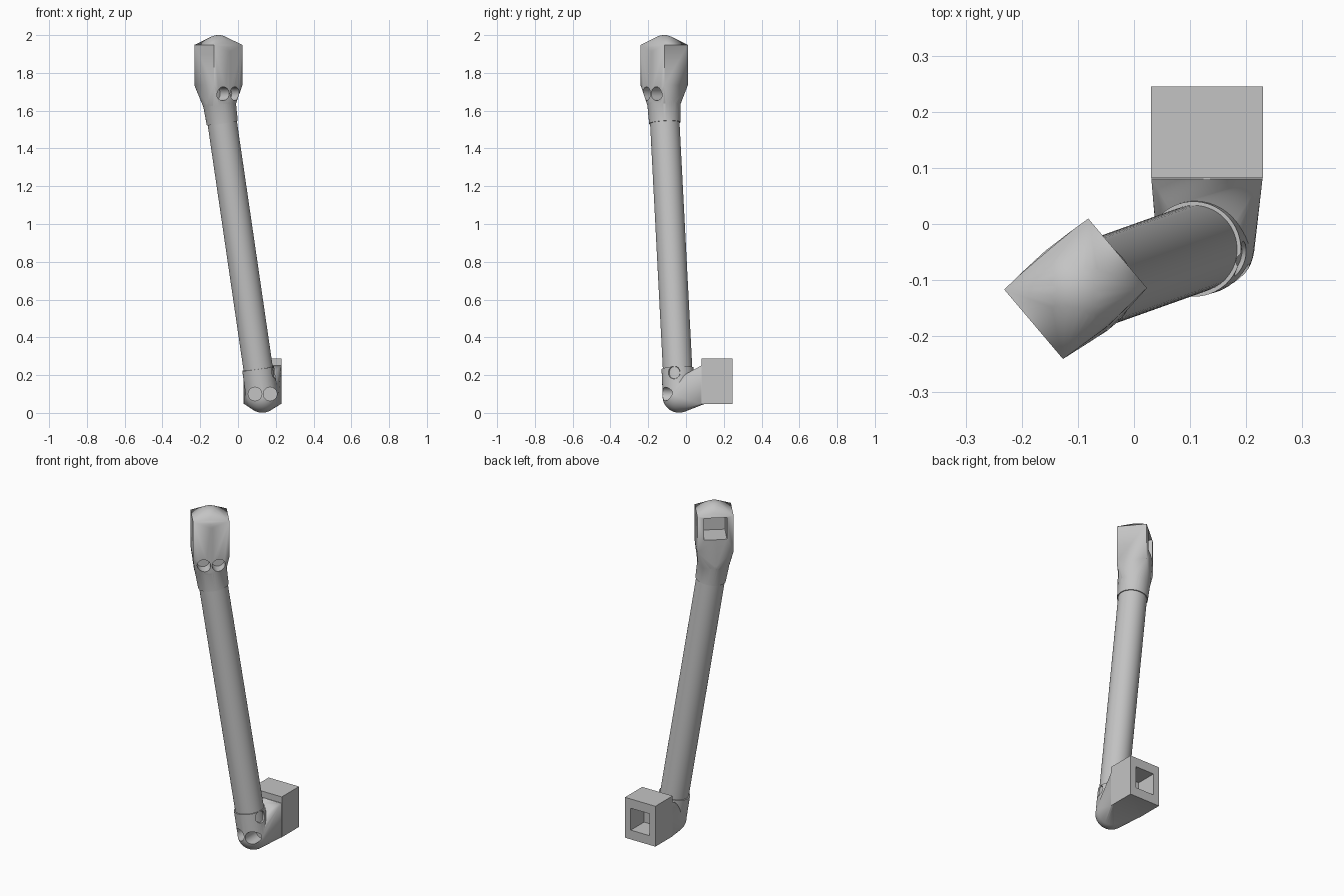
import bpy
import bmesh
from math import radians
from mathutils import Matrix, Vector

cube = bpy.data.objects.get("Cube")
if cube:
    bpy.data.objects.remove(cube)

grey = bpy.data.materials.new("plain grey")
grey.use_nodes = True
grey.diffuse_color = (0.55, 0.55, 0.55, 1)
grey.node_tree.nodes["Principled BSDF"].inputs["Base Color"].default_value = (0.55, 0.55, 0.55, 1)


def new_object(name, bm):
    bmesh.ops.recalc_face_normals(bm, faces=bm.faces)
    mesh = bpy.data.meshes.new(name)
    bm.to_mesh(mesh)
    bm.free()
    mesh.materials.append(grey)
    obj = bpy.data.objects.new(name, mesh)
    bpy.context.collection.objects.link(obj)
    return obj


def box(name, frame, low, high):
    low, high = Vector(low), Vector(high)
    bm = bmesh.new()
    place = frame @ Matrix.Translation((low + high) / 2) @ Matrix.Diagonal((*(high - low), 1))
    bmesh.ops.create_cube(bm, size=1, matrix=place)
    return new_object(name, bm)


def ball(name, centre, radius):
    bm = bmesh.new()
    bmesh.ops.create_uvsphere(bm, u_segments=48, v_segments=24, radius=radius,
                              matrix=Matrix.Translation(centre))
    return new_object(name, bm)


def rod(name, start, end, r1, r2, sides=48):
    start, end = Vector(start), Vector(end)
    axis = end - start
    bm = bmesh.new()
    place = Matrix.Translation((start + end) / 2) @ axis.to_track_quat("Z", "Y").to_matrix().to_4x4()
    bmesh.ops.create_cone(bm, cap_ends=True, segments=sides, radius1=r1, radius2=r2,
                          depth=axis.length, matrix=place)
    return new_object(name, bm)


def hull(name, parts):
    """Wrap the given parts in one convex skin and remove them."""
    bm = bmesh.new()
    for part in parts:
        for v in part.data.vertices:
            bm.verts.new(v.co)
        bpy.data.objects.remove(part)
    result = bmesh.ops.convex_hull(bm, input=bm.verts)
    spare = {g for g in result["geom_interior"] + result["geom_unused"]
             if isinstance(g, bmesh.types.BMVert)}
    bmesh.ops.delete(bm, geom=list(spare), context="VERTS")
    return new_object(name, bm)


def combine(obj, added, removed):
    """Join and cut parts, then keep only the finished mesh."""
    jobs = [(p, "UNION") for p in added] + [(p, "DIFFERENCE") for p in removed]
    for part, operation in jobs:
        part.hide_render = True
        mod = obj.modifiers.new(operation, "BOOLEAN")
        mod.object, mod.operation, mod.solver = part, operation, "EXACT"
    bpy.context.view_layer.update()
    graph = bpy.context.evaluated_depsgraph_get()
    mesh = bpy.data.meshes.new_from_object(obj.evaluated_get(graph))
    obj.modifiers.clear()
    obj.data = mesh
    for part, _ in jobs:
        bpy.data.objects.remove(part)


def screw_holes(frame, z):
    return [rod("screw_hole", frame @ Vector((x, -0.2, z)), frame @ Vector((x, -0.02, z)),
                0.036, 0.036, 32) for x in (-0.04, 0.04)]


# Line of the leaning tube
base = Vector((0.128, -0.037, 0.088))
lean = Vector((-0.146, -0.052, 1))


def on_tube(z):
    return base + lean * (z - base.z)


tube = rod("tube", on_tube(0.15), on_tube(1.63), 0.078, 0.078, 64)

# Foot: rounded elbow blended into a socket block at the back
foot_frame = Matrix.Translation((0.13, 0, 0))
foot = hull("foot_joint", [
    ball("elbow", base, 0.087),
    box("blend", foot_frame, (-0.099, 0.08, 0.048), (0.099, 0.1, 0.25))])
combine(foot, [
    rod("foot_sleeve", base, on_tube(0.235), 0.086, 0.085),
    box("foot_block", foot_frame, (-0.1, 0.083, 0.047), (0.1, 0.245, 0.287))],
    screw_holes(foot_frame, 0.1) + [
    box("foot_pocket", foot_frame, (-0.062, 0.12, 0.102), (0.062, 0.3, 0.232)),
    ball("foot_notch", (0.2, -0.065, 0.215), 0.035)])

# Head: upright socket block with a domed top, tapering into the sleeve
head_frame = Matrix.Translation((-0.104, -0.1155, 0)) @ Matrix.Rotation(radians(40.2), 4, "Z")
head = hull("head_joint", [
    ball("neck", on_tube(1.65), 0.089),
    ball("dome", (-0.104, -0.1155, 1.912), 0.088),
    box("head_block", head_frame, (-0.098, -0.081, 1.735), (0.098, 0.081, 1.948))])
combine(head, [rod("head_sleeve", on_tube(1.535), on_tube(1.65), 0.083, 0.088)],
        screw_holes(head_frame, 1.69) + [
        box("head_pocket", head_frame, (-0.062, -0.044, 1.81), (0.062, 0.2, 1.938))])

# Smooth the round areas and keep the block edges crisp
bpy.ops.object.select_all(action="DESELECT")
for obj in (tube, foot, head):
    obj.select_set(True)
bpy.context.view_layer.objects.active = tube
bpy.ops.object.shade_smooth_by_angle(angle=radians(25))
